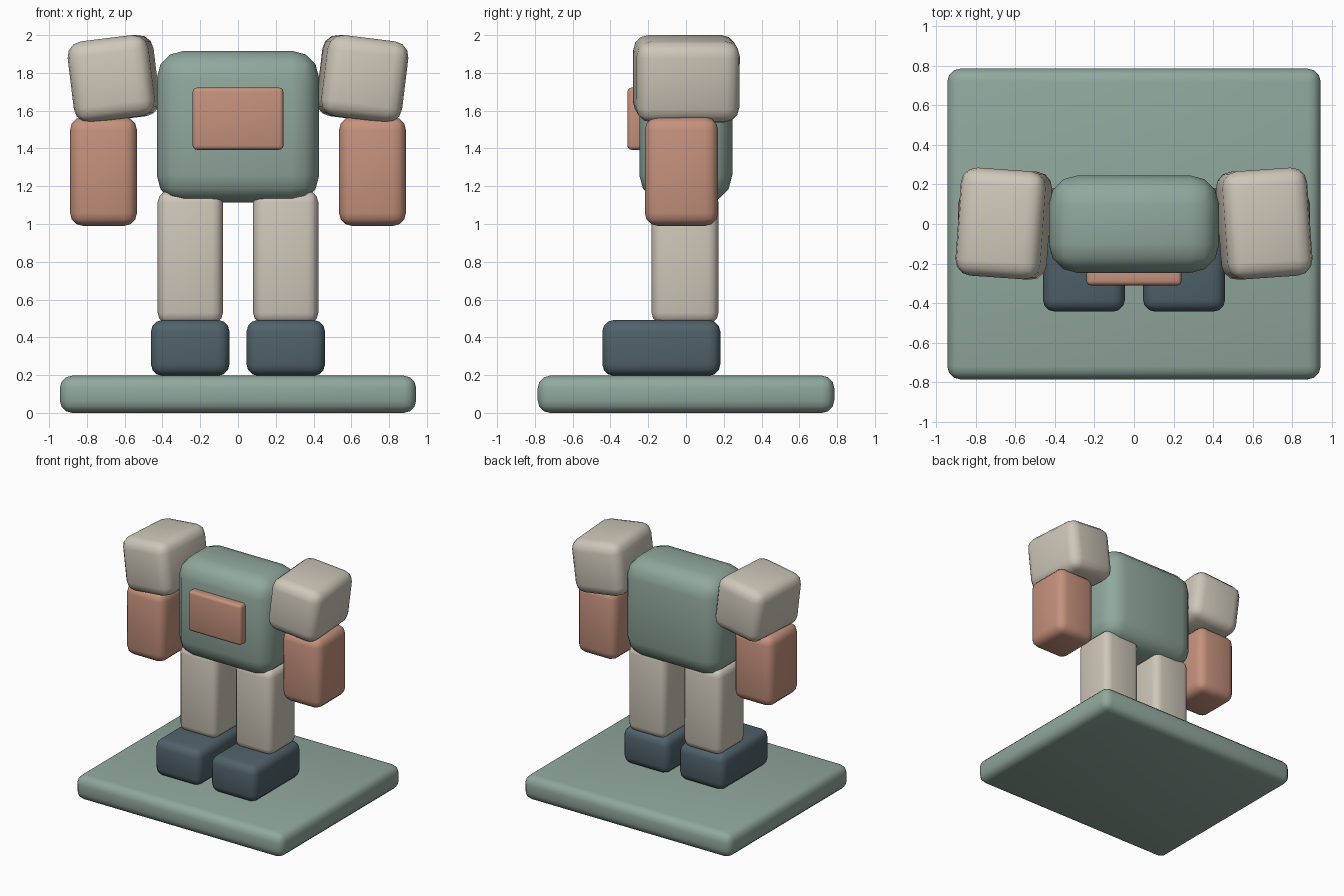
import bpy
import math

if "Cube" in bpy.data.objects:
    bpy.data.objects.remove(bpy.data.objects["Cube"])


def make_material(name, rgb):
    mat = bpy.data.materials.new(name)
    mat.diffuse_color = (*rgb, 1.0)
    mat.use_nodes = True
    mat.node_tree.nodes["Principled BSDF"].inputs["Base Color"].default_value = mat.diffuse_color
    return mat


SAGE = make_material("sage green", (0.28, 0.39, 0.335))
CREAM = make_material("warm cream", (0.62, 0.57, 0.485))
CLAY = make_material("clay orange", (0.56, 0.285, 0.205))
SLATE = make_material("slate blue", (0.08, 0.122, 0.145))


def rounded_block(name, low, high, bevel, mat, rotation=(0, 0, 0)):
    """Box between two corners with rounded edges, turned about its centre."""
    center = [(a + b) / 2 for a, b in zip(low, high)]
    bpy.ops.mesh.primitive_cube_add(size=1, location=center)
    obj = bpy.context.object
    obj.name = name
    obj.scale = [b - a for a, b in zip(low, high)]
    bpy.ops.object.transform_apply(location=False, rotation=False, scale=True)
    obj.rotation_euler = [math.radians(a) for a in rotation]
    obj.data.materials.append(mat)
    mod = obj.modifiers.new("rounding", 'BEVEL')
    mod.width = bevel
    mod.segments = 3
    bpy.ops.object.modifier_apply(modifier=mod.name)
    bpy.ops.object.shade_smooth_by_angle(angle=math.radians(40))
    return obj


def side_block(name, x_range, y_range, z_range, bevel, mat, pitch=0, yaw=0):
    """The same block on the left and on the right."""
    for label, s in (("left", 1), ("right", -1)):
        xs = sorted(s * x for x in x_range)
        rounded_block(f"{label}_{name}",
                      (xs[0], y_range[0], z_range[0]),
                      (xs[1], y_range[1], z_range[1]),
                      bevel, mat, (0, s * pitch, s * yaw))


# Base slab
rounded_block("base", (-0.943, -0.785, 0), (0.943, 0.785, 0.197), 0.065, SAGE)

# Torso and chest plate
rounded_block("torso", (-0.43, -0.247, 1.113), (0.43, 0.245, 1.917), 0.145, SAGE)
rounded_block("chest_plate", (-0.24, -0.31, 1.393), (0.24, -0.22, 1.722), 0.022, CLAY)

# Feet and legs
side_block("foot", (0.045, 0.461), (-0.443, 0.182), (0.196, 0.492), 0.062, SLATE)
side_block("leg", (0.08, 0.425), (-0.182, 0.172), (0.47, 1.175), 0.06, CREAM)

# Forearms and tilted shoulder blocks
side_block("forearm", (0.535, 0.889), (-0.218, 0.17), (0.99, 1.566), 0.068, CLAY)
side_block("shoulder", (0.442, 0.874), (-0.272, 0.275), (1.553, 1.985), 0.08, CREAM,
           pitch=7, yaw=4)
